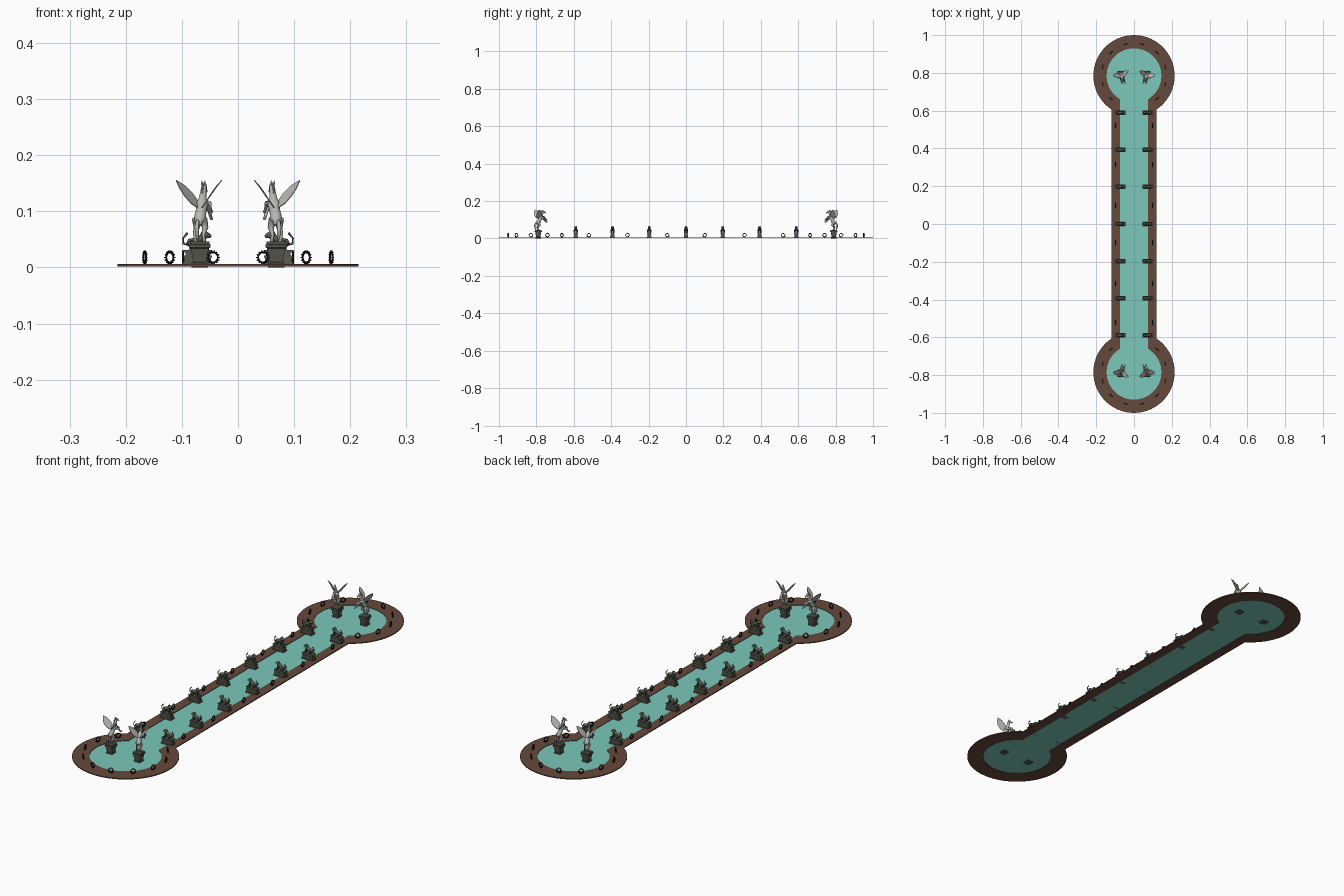
import bpy, bmesh
from math import sin, cos, pi, asin, atan2, radians
from mathutils import Vector, Matrix

if "Cube" in bpy.data.objects:
    bpy.data.objects.remove(bpy.data.objects["Cube"])


def material(name, rgb):
    m = bpy.data.materials.new(name)
    m.diffuse_color = (*rgb, 1)
    m.use_nodes = True
    m.node_tree.nodes["Principled BSDF"].inputs["Base Color"].default_value = m.diffuse_color
    return m


BRICK = material("brown_paving", (0.13, 0.066, 0.045))
WATER = material("turquoise_water", (0.2, 0.58, 0.5))
MARBLE = material("pale_stone", (0.48, 0.48, 0.45))
STONE = material("dark_stone", (0.10, 0.105, 0.075))
BLACK = material("black_metal", (0.008, 0.008, 0.008))


def finish(bm, name, mat):
    bmesh.ops.recalc_face_normals(bm, faces=bm.faces)
    me = bpy.data.meshes.new(name)
    bm.to_mesh(me)
    bm.free()
    me.materials.append(mat)
    return me


def place(me, name, loc=(0, 0, 0), rot=0):
    ob = bpy.data.objects.new(name, me)
    ob.location = loc
    ob.rotation_euler = (0, 0, rot)
    bpy.context.collection.objects.link(ob)


def loft(bm, rings, smooth=False):
    """Skin a list of point rings and cap both ends."""
    vs = [[bm.verts.new(p) for p in r] for r in rings]
    n = len(vs[0])
    for a, b in zip(vs, vs[1:]):
        for i in range(n):
            j = (i + 1) % n
            bm.faces.new((a[i], a[j], b[j], b[i])).smooth = smooth
    bm.faces.new(vs[0][::-1])
    bm.faces.new(vs[-1])


def tube(bm, pts, radii, n=8):
    """Tapered limb through points."""
    pts = [Vector(p) for p in pts]
    whole = (pts[-1] - pts[0]).normalized()
    ref = Vector((1, 0, 0)) if abs(whole.x) < 0.7 else Vector((0, 1, 0))
    rings = []
    for i, (p, r) in enumerate(zip(pts, radii)):
        t = (pts[min(i + 1, len(pts) - 1)] - pts[max(i - 1, 0)]).normalized()
        u = (ref - t * ref.dot(t)).normalized()
        v = t.cross(u)
        rings.append([p + r * (cos(k * 2 * pi / n) * u + sin(k * 2 * pi / n) * v) for k in range(n)])
    loft(bm, rings, True)


def stack(bm, profile):
    """Rectangular moulding from (z, half x, half y) steps."""
    loft(bm, [[(-x, -y, z), (x, -y, z), (x, y, z), (-x, y, z)] for z, x, y in profile])


def plate(bm, pts, offset):
    loft(bm, [pts, [Vector(p) + Vector(offset) for p in pts]])


# Basin: a channel joining two round ends
CY = 0.785


def outline(half_width, r, n=48):
    a = pi - asin(half_width / r)
    end = [(r * sin(a - 2 * a * i / n), CY + r * cos(a - 2 * a * i / n)) for i in range(n + 1)]
    return end + [(-x, -y) for x, y in end]


outer, inner = outline(0.118, 0.215), outline(0.075, 0.145)
bm = bmesh.new()
loops = [[bm.verts.new((x, y, z)) for x, y in o]
         for o, z in ((outer, 0.002), (outer, 0.006), (inner, 0.006), (inner, 0.002))]
for k in range(4):
    a, b = loops[k], loops[(k + 1) % 4]
    for i in range(len(a)):
        j = (i + 1) % len(a)
        bm.faces.new((a[i], a[j], b[j], b[i]))
place(finish(bm, "pool_rim", BRICK), "pool_rim")

bm = bmesh.new()
bm.faces.new([bm.verts.new((x, y, 0.004)) for x, y in reversed(inner)])
water = finish(bm, "pool_water", WATER)
if water.polygons[0].normal.z < 0:
    water.flip_normals()
place(water, "pool_water")

# Flared pedestal under each horse
bm = bmesh.new()
stack(bm, [(z, w, w) for z, w in ((0, .0145), (.008, .0145), (.010, .012), (.014, .0125),
                                  (.034, .016), (.036, .019), (.040, .019), (.042, .0175), (.046, .0175))])
pedestal = finish(bm, "horse_pedestal", STONE)

# Rearing winged horse, facing +y
bm = bmesh.new()
tube(bm, [(0, -.009, .076), (0, -.004, .081), (0, .002, .089), (0, .009, .102), (0, .015, .114), (0, .018, .122)],
     [.004, .009, .011, .0095, .0115, .006], 12)
tube(bm, [(0, .014, .113), (0, .021, .13), (0, .026, .145)], [.009, .0062, .0045], 10)
tube(bm, [(0, .021, .149), (0, .027, .147), (0, .034, .141), (0, .041, .135)], [.002, .0047, .0035, .0024])
plate(bm, [(-.001, .012, .125), (-.001, .014, .14), (-.001, .02, .152), (-.001, .024, .148), (-.001, .019, .125)],
      (.002, 0, 0))
tube(bm, [(0, -.006, .08), (0, -.015, .083), (0, -.02, .072), (0, -.018, .058), (0, -.013, .047)],
     [.002, .003, .004, .0035, .001])
for s in (-1, 1):
    tube(bm, [(s * .0025, .023, .148), (s * .003, .022, .156)], [.0017, .0003], 6)
    tube(bm, [(s * .006, -.001, .086), (s * .008, .007, .071), (s * .008, -.005, .059),
              (s * .008, -.001, .049), (s * .008, .002, .045)], [.0085, .0058, .0032, .0026, .0038])
    d = -.012 if s > 0 else 0
    tube(bm, [(s * .006, .014, .113), (s * .008, .033, .115 + d), (s * .008, .041, .103 + d),
              (s * .008, .048, .099 + d)], [.0065, .004, .0026, .003])
    plate(bm, [(s * .005, .016, .113), (s * .019, .013, .133), (s * .031, .005, .146), (s * .043, -.006, .155),
               (s * .035, -.014, .142), (s * .025, -.017, .128), (s * .014, -.012, .114), (s * .005, -.002, .106)],
          (-s * .001, 0, .0012))
horse = finish(bm, "winged_horse", MARBLE)

for sx in (-1, 1):
    for sy in (-1, 1):
        p = (sx * .068, sy * .79, 0)
        place(pedestal, "horse_pedestal", p)
        place(horse, "winged_horse", p, atan2(sx * sin(radians(16)), -sy * cos(radians(16))))

# Stepped plinth with a crouching lion, facing +x
bm = bmesh.new()
stack(bm, [(.004, .027, .012), (.010, .027, .012), (.010, .024, .010), (.018, .024, .010), (.018, .0255, .011),
           (.021, .0255, .011), (.021, .022, .009), (.027, .022, .009), (.027, .026, .0115), (.031, .026, .0115)])
plinth = finish(bm, "lion_plinth", STONE)

bm = bmesh.new()
tube(bm, [(-.019, 0, .040), (-.014, 0, .044), (-.003, 0, .047), (.008, 0, .051), (.013, 0, .054)],
     [.003, .0075, .007, .008, .004], 10)
tube(bm, [(.006, 0, .054), (.010, 0, .057), (.015, 0, .058), (.020, 0, .057), (.024, 0, .055)],
     [.004, .008, .007, .0045, .0025], 10)
tube(bm, [(-.018, 0, .041), (-.025, 0, .042), (-.026, 0, .052), (-.021, 0, .058), (-.018, 0, .062)],
     [.002, .0018, .0016, .0018, .0022], 6)
for s in (-1, 1):
    tube(bm, [(.010, s * .005, .050), (.012, s * .006, .040), (.013, s * .006, .031)], [.0045, .003, .003])
    tube(bm, [(.011, s * .006, .0325), (.020, s * .006, .0325)], [.0025, .0025])
    tube(bm, [(-.014, s * .005, .045), (-.009, s * .007, .038), (-.013, s * .007, .031)], [.006, .0045, .003])
    tube(bm, [(-.014, s * .007, .0325), (-.004, s * .007, .0325)], [.0025, .0025])
    tube(bm, [(.011, s * .004, .062), (.010, s * .005, .067)], [.0022, .0006], 6)
lion = finish(bm, "stone_lion", STONE)

for i in range(-3, 4):
    for s in (-1, 1):
        p, rot = (s * .072, i * .1965, 0), pi if s > 0 else 0
        place(plinth, "lion_plinth", p, rot)
        place(lion, "stone_lion", p, rot)

# Upright toothed ring, axis along y
bm = bmesh.new()
N, M = 24, 6
grid = [[bm.verts.new(((.009 + .0017 * cos(b * 2 * pi / M)) * cos(a * 2 * pi / N), .0019 * sin(b * 2 * pi / M),
                       (.009 + .0017 * cos(b * 2 * pi / M)) * sin(a * 2 * pi / N)))
         for b in range(M)] for a in range(N)]
for a in range(N):
    for b in range(M):
        c, d = (a + 1) % N, (b + 1) % M
        bm.faces.new((grid[a][b], grid[c][b], grid[c][d], grid[a][d])).smooth = True
for k in range(14):
    bmesh.ops.create_cube(bm, size=1, matrix=Matrix.Rotation(k * 2 * pi / 14, 4, 'Y')
                          @ Matrix.Translation((.0107, 0, 0)) @ Matrix.Diagonal((.003, .0035, .002, 1)))
ring = finish(bm, "toothed_ring", BLACK)

# Rings follow the round ends, then the straight sides
for sx in (-1, 1):
    for sy in (-1, 1):
        for deg in range(15, 136, 30):
            t = radians(deg)
            place(ring, "end_ring", (sx * .172 * sin(t), sy * (CY + .172 * cos(t)), .018), -sx * sy * t)
        for y in (.1, .313, .52):
            place(ring, "side_ring", (sx * .098, sy * y, .018), pi / 2)
